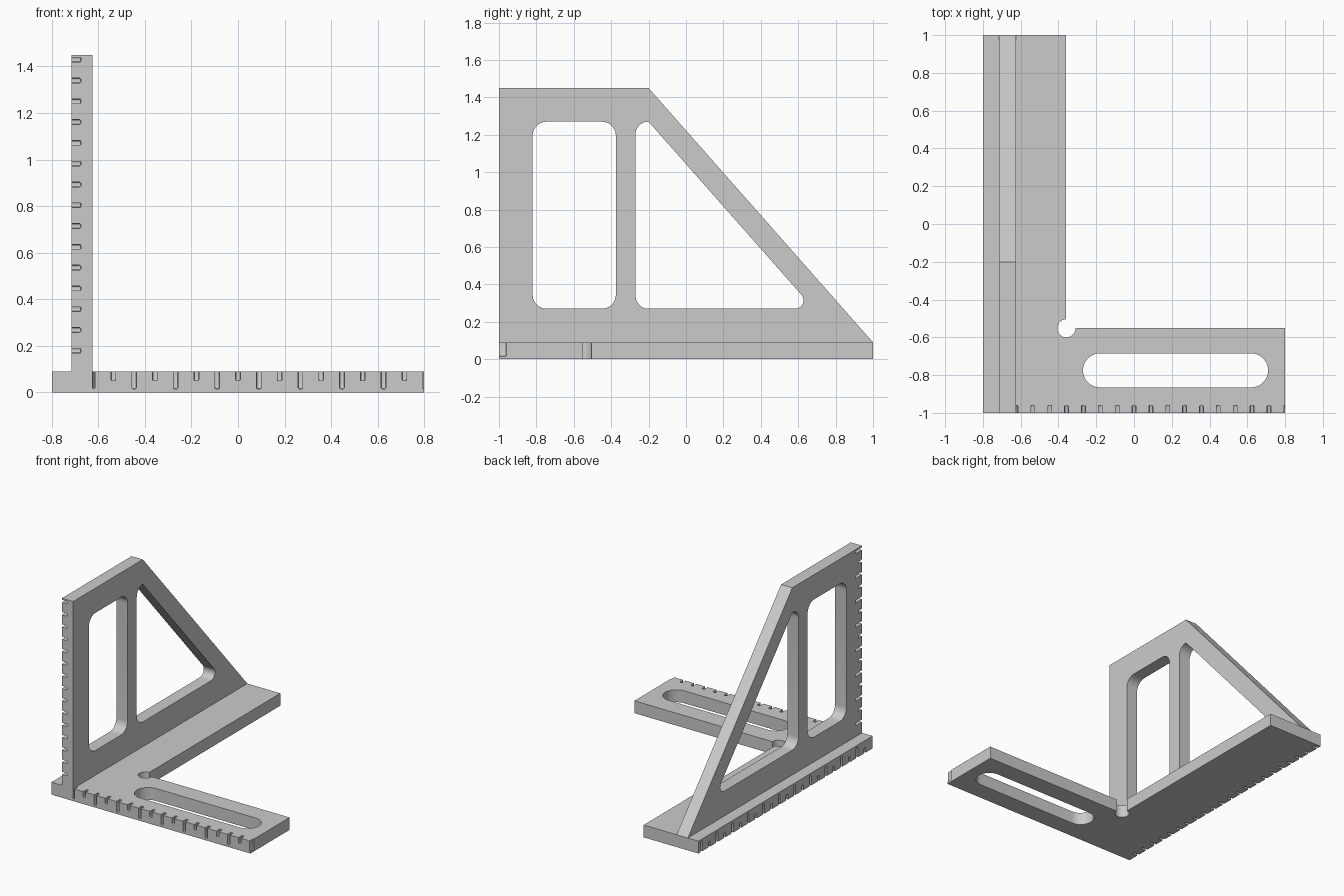
import bpy, bmesh, math
from mathutils import Vector

cube = bpy.data.objects.get("Cube")
if cube:
    bpy.data.objects.remove(cube, do_unlink=True)

# Dimensions
T = 0.09                 # plate thickness
STEP = 0.0893            # ruler mark spacing
LONG, SHORT = 0.075, 0.04
DEPTH, HALF = 0.04, 0.01
X0, X1 = -0.715, -0.625  # upright sides

grey = bpy.data.materials.new("plain grey")
grey.use_nodes = True
grey.diffuse_color = (0.6, 0.6, 0.6, 1)
grey.node_tree.nodes["Principled BSDF"].inputs["Base Color"].default_value = (0.6, 0.6, 0.6, 1)


def rounded(corners, segs=10):
    """Outline from (a, b, radius) corners."""
    pts = []
    for i, (a, b, r) in enumerate(corners):
        p = Vector((a, b))
        if r == 0:
            pts.append(p)
            continue
        u = (Vector(corners[i - 1][:2]) - p).normalized()
        v = (Vector(corners[(i + 1) % len(corners)][:2]) - p).normalized()
        half = u.angle(v) / 2
        c = p + (u + v).normalized() * (r / math.sin(half))
        s = p + u * (r / math.tan(half)) - c
        e = p + v * (r / math.tan(half)) - c
        turn = math.pi - 2 * half
        for k in range(segs + 1):
            t = k / segs
            pts.append(c + (s * math.sin((1 - t) * turn) + e * math.sin(t * turn)) / math.sin(turn))
    return pts


def rect(a0, a1, b0, b1, r):
    return rounded([(a0, b0, r), (a0, b1, r), (a1, b1, r), (a1, b0, r)])


def prism(bm, pts, lo, hi, axis):
    """Extrude an outline along z (outline in x, y) or x (outline in y, z)."""
    place = (lambda p: (p[0], p[1], lo)) if axis == "z" else (lambda p: (lo, p[0], p[1]))
    shift = (0, 0, hi - lo) if axis == "z" else (hi - lo, 0, 0)
    start = bmesh.ops.create_grid  # keep earlier geometry untouched
    face = bm.faces.new([bm.verts.new(place(p)) for p in pts])
    ext = bmesh.ops.extrude_face_region(bm, geom=[face], use_keep_orig=True)
    verts = [g for g in ext["geom"] if isinstance(g, bmesh.types.BMVert)]
    bmesh.ops.translate(bm, verts=verts, vec=shift)


def mark(bm, lo, hi):
    """Softened box for one ruler notch."""
    lo, hi = Vector(lo), Vector(hi)
    verts = bmesh.ops.create_cube(bm, size=1)["verts"]
    for v in verts:
        v.co = Vector(h if c > 0 else l for c, l, h in zip(v.co, lo, hi))
    edges = list({e for v in verts for e in v.link_edges})
    bmesh.ops.bevel(bm, geom=edges, offset=0.005, segments=2, profile=0.5, affect="EDGES")


def make(name, bm):
    bmesh.ops.recalc_face_normals(bm, faces=bm.faces)
    mesh = bpy.data.meshes.new(name)
    bm.to_mesh(mesh)
    bm.free()
    ob = bpy.data.objects.new(name, mesh)
    bpy.context.collection.objects.link(ob)
    return ob


def carve(body, bm):
    cutter = make(body.name + "_cutter", bm)
    cutter.hide_render = True
    mod = body.modifiers.new("cut", "BOOLEAN")
    mod.object, mod.operation, mod.solver = cutter, "DIFFERENCE", "EXACT"
    bpy.ops.object.select_all(action="DESELECT")
    bpy.context.view_layer.objects.active = body
    body.select_set(True)
    bpy.ops.object.modifier_apply(modifier="cut")
    bpy.data.objects.remove(cutter, do_unlink=True)
    body.data.materials.clear()
    body.data.materials.append(grey)
    bpy.ops.object.shade_smooth_by_angle(angle=math.radians(30))


# L-shaped base plate
bm = bmesh.new()
prism(bm, [(-0.8, -1), (0.8, -1), (0.8, -0.55), (-0.36, -0.55), (-0.36, 1), (-0.8, 1)], 0, T, "z")
base = make("base_plate", bm)

# Base openings: long slot and corner relief hole
bm = bmesh.new()
prism(bm, rect(-0.27, 0.71, -0.865, -0.685, 0.0899), -0.1, 0.2, "z")
circle = [(-0.358 + 0.048 * math.cos(i * math.tau / 40), -0.552 + 0.048 * math.sin(i * math.tau / 40))
          for i in range(40)]
prism(bm, circle, -0.1, 0.2, "z")

# Front ruler, open at the top
for k in range(17):
    x = X1 + k * STEP
    size = SHORT if k % 2 else LONG
    left = X1 if k == 0 else x - HALF
    mark(bm, (left, -1.05, T - size), (x + HALF, -1 + DEPTH, T + 0.05))

# Left edge ruler, open at the bottom
for k in range(1, 23):
    y = -1 + k * STEP
    size = SHORT if k % 2 else LONG
    mark(bm, (-0.85, y - HALF, -0.05), (-0.8 + DEPTH, y + HALF, size))
carve(base, bm)

# Upright panel with a sloping back edge
bm = bmesh.new()
prism(bm, [(-1, T), (1, T), (-0.2, 1.45), (-1, 1.45)], X0, X1, "x")
upright = make("upright_panel", bm)

# Rectangular and triangular windows
bm = bmesh.new()
prism(bm, rect(-0.82, -0.375, 0.27, 1.27, 0.075), -0.8, -0.5, "x")
triangle = [(-0.27, 0.27, 0.07), (-0.27, 1.27, 0.068), (-0.2, 1.27, 0), (0.683, 0.27, 0.045)]
prism(bm, rounded(triangle), -0.8, -0.5, "x")

# Upright ruler
for k in range(2, 17):
    z = k * STEP
    size = SHORT if k % 2 else LONG
    mark(bm, (X0 - 0.05, -1.05, z - HALF), (X0 + DEPTH, -1 + size, z + HALF))
carve(upright, bm)
